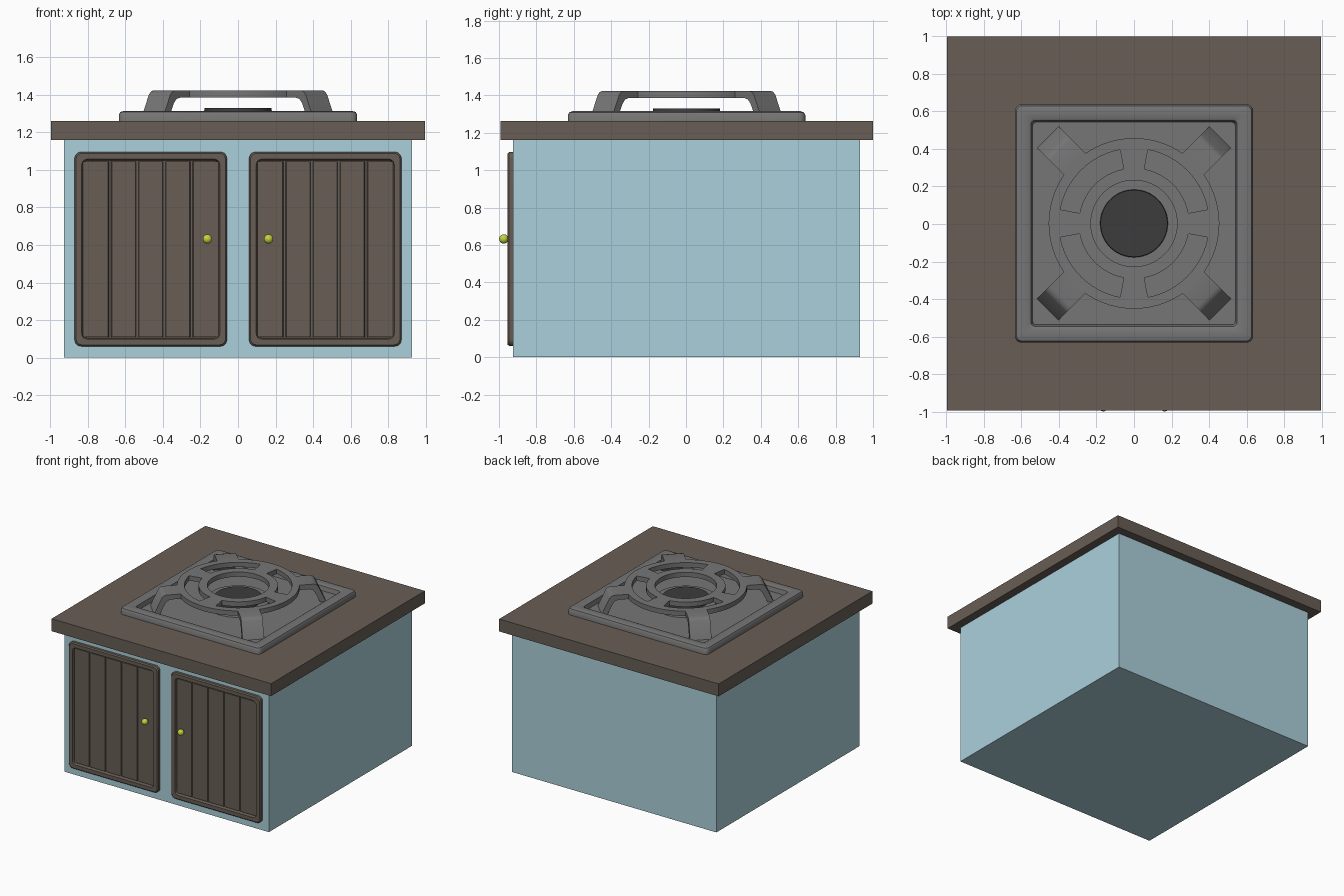
import bpy, bmesh
from math import sin, cos, pi, radians
from mathutils import Matrix, Vector

if "Cube" in bpy.data.objects:
    bpy.data.objects.remove(bpy.data.objects["Cube"])

def material(name, r, g, b):
    m = bpy.data.materials.new(name)
    m.diffuse_color = (r, g, b, 1)
    m.use_nodes = True
    m.node_tree.nodes["Principled BSDF"].inputs["Base Color"].default_value = m.diffuse_color
    return m

BLUE = material("blue_paint", 0.41, 0.63, 0.71)
BROWN = material("brown_wood", 0.138, 0.112, 0.09)
YELLOW = material("yellow_knob", 0.55, 0.65, 0.05)
IRON = material("iron", 0.18, 0.18, 0.18)
DARK = material("dark_iron", 0.045, 0.045, 0.045)
CY = 0.003  # depth centre of the body

def finish(name, bm, mat, smooth=True):
    bmesh.ops.remove_doubles(bm, verts=bm.verts, dist=1e-5)
    bmesh.ops.recalc_face_normals(bm, faces=bm.faces)
    me = bpy.data.meshes.new(name)
    bm.to_mesh(me)
    bm.free()
    me.materials.append(mat)
    ob = bpy.data.objects.new(name, me)
    bpy.context.collection.objects.link(ob)
    if smooth:
        bpy.ops.object.select_all(action='DESELECT')
        ob.select_set(True)
        bpy.context.view_layer.objects.active = ob
        bpy.ops.object.shade_smooth_by_angle(angle=radians(35))
    return ob

def box(name, x, y, z0, z1, mat):
    bm = bmesh.new()
    bmesh.ops.create_cube(bm, size=1, matrix=Matrix.Translation((0, CY, (z0 + z1) / 2))
                          @ Matrix.Diagonal((x, y, z1 - z0, 1)))
    return finish(name, bm, mat, False)

def rounded(hw, hh, r, n=5):
    pts = []
    for q, (sx, sy) in enumerate([(1, 1), (-1, 1), (-1, -1), (1, -1)]):
        for i in range(n + 1):
            a = (q + i / n) * pi / 2
            pts.append((sx * (hw - r) + r * cos(a), sy * (hh - r) + r * sin(a)))
    return pts

def rounded_loft(name, levels, place, mat):
    """Stack of rounded rectangles (half width, half height, radius, depth), capped at both ends."""
    bm = bmesh.new()
    loops = [[bm.verts.new(place @ Vector((u, v, d))) for u, v in rounded(w, h, r)]
             for w, h, r, d in levels]
    for a, b in zip(loops, loops[1:]):
        for i in range(len(a)):
            j = (i + 1) % len(a)
            bm.faces.new((a[i], a[j], b[j], b[i]))
    bm.faces.new(loops[0])
    bm.faces.new(loops[-1])
    return finish(name, bm, mat)

def prism(name, profile, p0, p1, mat, smooth=False):
    """Extrude a profile given as 3D points between offsets p0 and p1."""
    bm = bmesh.new()
    f = bm.faces.new([bm.verts.new(Vector(p) + Vector(p0)) for p in profile])
    g = bmesh.ops.extrude_face_region(bm, geom=[f])["geom"]
    bmesh.ops.translate(bm, vec=Vector(p1) - Vector(p0),
                        verts=[v for v in g if isinstance(v, bmesh.types.BMVert)])
    return finish(name, bm, mat, smooth)

# Cabinet body and worktop
box("cabinet", 1.856, 1.856, 0, 1.16, BLUE)
box("worktop", 1.992, 1.992, 1.16, 1.262, BROWN)

# Doors: bevelled frame, recessed grooved planks, round knob
for side, s in (("left", -1), ("right", 1)):
    cx, cz, yb = s * 0.465, 0.578, -0.924
    place = Matrix.Translation((cx, yb, cz)) @ Matrix.Rotation(pi / 2, 4, 'X')
    rounded_loft(side + "_door", [
        (0.406, 0.518, 0.035, -0.004), (0.406, 0.518, 0.035, 0.022),
        (0.398, 0.510, 0.030, 0.031), (0.368, 0.480, 0.030, 0.031),
        (0.361, 0.473, 0.025, 0.006)], place, BROWN)
    top, low = yb - 0.018, yb - 0.010
    pts = [(-0.361, yb - 0.004, 0), (-0.361, top, 0)]
    for k in range(4):
        g = -0.2175 + 0.145 * k
        pts += [(g - 0.010, top, 0), (g - 0.006, low, 0), (g + 0.006, low, 0), (g + 0.010, top, 0)]
    pts += [(0.361, top, 0), (0.361, yb - 0.004, 0)]
    prism(side + "_door_planks", pts, (cx, 0, cz - 0.468), (cx, 0, cz + 0.468), BROWN)
    bm = bmesh.new()
    bmesh.ops.create_uvsphere(bm, u_segments=20, v_segments=12, radius=0.025,
                              matrix=Matrix.Translation((s * 0.163, -0.974, 0.632)))
    finish(side + "_knob", bm, YELLOW)

# Hob tray with raised rim
place = Matrix.Translation((0, CY, 0))
rounded_loft("hob_tray", [
    (0.635, 0.635, 0.035, 1.255), (0.635, 0.635, 0.035, 1.295),
    (0.627, 0.627, 0.032, 1.309), (0.608, 0.608, 0.030, 1.315),
    (0.560, 0.560, 0.025, 1.315), (0.549, 0.549, 0.022, 1.309),
    (0.540, 0.540, 0.020, 1.274)], place, IRON)

# Burner body and dark cap
def disc(name, r0, r1, z0, z1, mat):
    bm = bmesh.new()
    bmesh.ops.create_cone(bm, cap_ends=True, segments=48, radius1=r0, radius2=r1, depth=z1 - z0,
                          matrix=Matrix.Translation((0, CY, (z0 + z1) / 2)))
    finish(name, bm, mat)

disc("burner_body", 0.25, 0.235, 1.27, 1.312, IRON)
disc("burner_cap", 0.181, 0.178, 1.31, 1.330, DARK)

# Grate ring: annular cells, leaving four curved slots
Z0, Z1 = 1.385, 1.424
radii = [0.23, 0.295, 0.40, 0.455]
angles, slot = [], []
for q in range(4):
    for i in range(4):
        angles.append(q * 90 - 10.7 + 21.4 * i / 4)
        slot.append(False)
    for i in range(12):
        angles.append(q * 90 + 10.7 + 68.6 * i / 12)
        slot.append(True)
bm = bmesh.new()
grid = [[bm.verts.new((r * cos(radians(a)), CY + r * sin(radians(a)), Z0)) for r in radii] for a in angles]
for i, is_slot in enumerate(slot):
    a, b = grid[i], grid[(i + 1) % len(grid)]
    for j in range(3):
        if not (is_slot and j == 1):
            bm.faces.new((a[j], a[j + 1], b[j + 1], b[j]))
g = bmesh.ops.extrude_face_region(bm, geom=bm.faces[:])["geom"]
bmesh.ops.translate(bm, vec=(0, 0, Z1 - Z0), verts=[v for v in g if isinstance(v, bmesh.types.BMVert)])
finish("grate_ring", bm, IRON)

# Four bent grate legs on the diagonals
profile = [(0.44, Z1), (0.555, Z1), (0.575, 1.418), (0.59, 1.403), (0.65, 1.272),
           (0.605, 1.272), (0.565, 1.355), (0.545, 1.378), (0.52, Z0), (0.44, Z0)]
for k in range(4):
    leg = prism("grate_leg_%d" % (k + 1), [(r, 0, z) for r, z in profile],
                (0, -0.081, 0), (0, 0.081, 0), IRON, True)
    leg.location = (0, CY, 0)
    leg.rotation_euler = (0, 0, pi / 4 + k * pi / 2)
